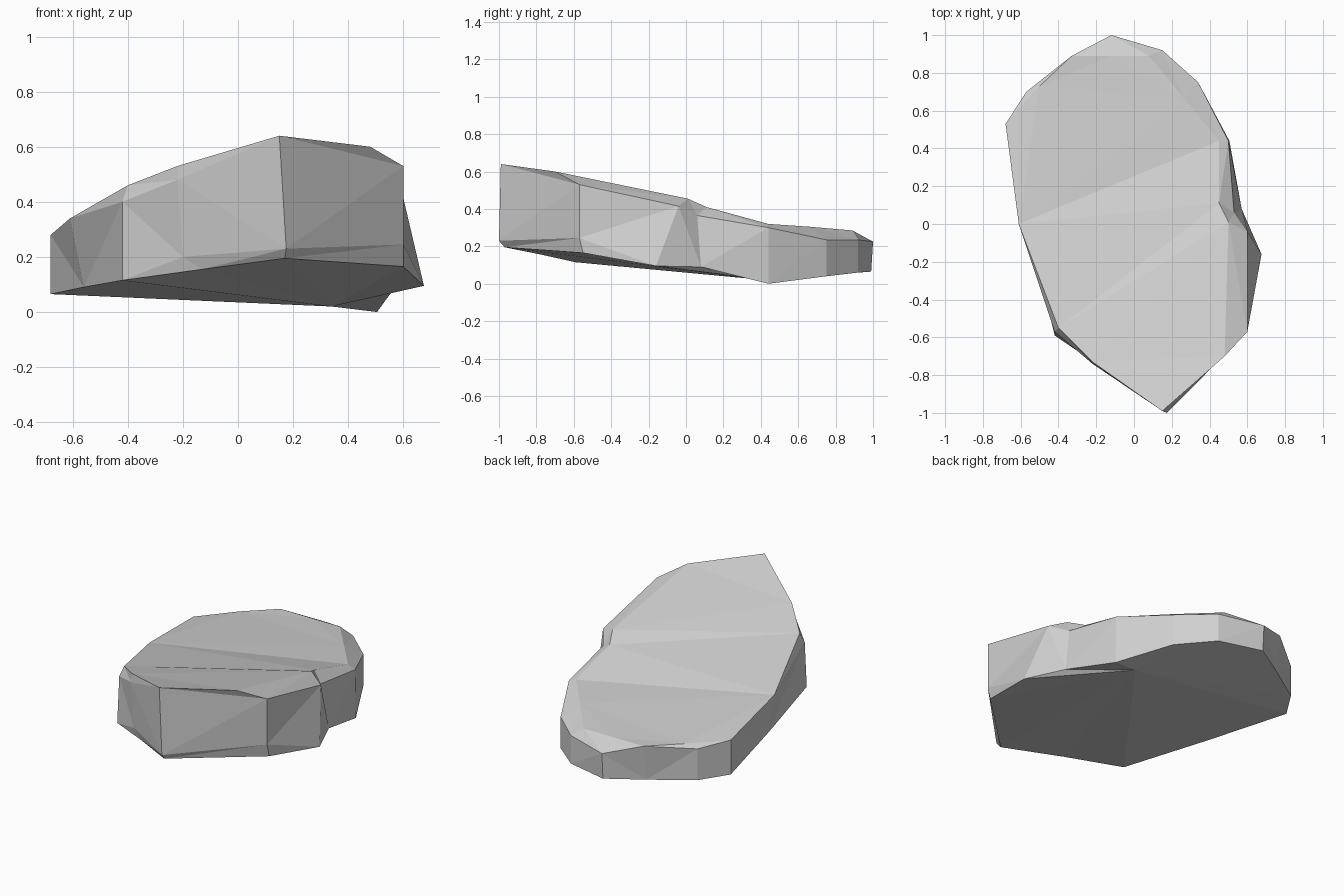
import bpy
import bmesh

default_cube = bpy.data.objects.get("Cube")
if default_cube:
    bpy.data.objects.remove(default_cube, do_unlink=True)


def make_material(name, value):
    material = bpy.data.materials.new(name)
    material.use_nodes = True
    colour = (value, value, value, 1)
    material.diffuse_color = colour
    material.node_tree.nodes["Principled BSDF"].inputs["Base Color"].default_value = colour
    return material


mesh_builder = bmesh.new()
vertex_cache = {}
stations = []


def corner(point):
    """Return a shared vertex for a point, so touching rings are welded."""
    if point not in vertex_cache:
        vertex_cache[point] = mesh_builder.verts.new(point)
    return vertex_cache[point]


def facet(*points):
    """Add a face, dropping repeated corners where rings meet."""
    unique = list(dict.fromkeys(points))
    if len(unique) >= 3:
        mesh_builder.faces.new([corner(point) for point in unique])


def station(crest, rim=None, lower=None, base=None):
    """One vertical profile of the slab: top crest, chamfer rim, wall foot, underside."""
    stations.append((crest, rim or crest, lower or base, base))


# Left flank and front-left wall
station(crest=(-.61, 0, .34), base=(-.56, -.02, .09))
station(crest=(-.4, -.55, .46), rim=(-.42, -.57, .4), base=(-.42, -.59, .115))
station(crest=(-.22, -.73, .53), rim=(-.22, -.74, .48),
        lower=(-.2, -.74, .2), base=(-.13, -.77, .155))

# Front point and front-right wall
station(crest=(.15, -.99, .64), lower=(.175, -1, .23), base=(.17, -.97, .195))
station(crest=(.48, -.7, .6), rim=(.6, -.57, .53),
        lower=(.6, -.57, .245), base=(.6, -.55, .165))

# Chipped notch on the flank
station(crest=(.5, .01, .455), rim=(.6, -.04, .415), base=(.675, -.16, .095))
station(crest=(.45, .11, .41), rim=(.53, .06, .365), base=(.57, .08, .09))

# Rear flank and thin back end
station(crest=(.45, .44, .32), rim=(.5, .44, .3), base=(.505, .44, 0))
station(crest=(.27, .66, .305), rim=(.34, .75, .235), base=(.34, .75, .04))
station(crest=(.08, .89, .285), rim=(.15, .92, .235), base=(.15, .92, .06))
station(crest=(-.12, .89, .285), rim=(-.12, 1, .225), base=(-.12, .99, .065))
station(crest=(-.33, .89, .285), base=(-.33, .86, .065))
station(crest=(-.5, .73, .285), rim=(-.57, .7, .26), base=(-.57, .7, .065))
station(crest=(-.68, .53, .28), base=(-.68, .53, .065))

# Chamfer, wall and undercut bands around the slab
for index, here in enumerate(stations):
    following = stations[(index + 1) % len(stations)]
    for upper in range(3):
        facet(here[upper], following[upper], following[upper + 1], here[upper + 1])

# Sloping top, creased along two lines from the left flank
crests = [profile[0] for profile in stations]
facet(*crests[:7])
facet(crests[0], crests[6], crests[7])
facet(crests[0], *crests[7:])

# Underside fanned around the inner end of the crack
crack_end = (.34, .42, .02)
for index, profile in enumerate(stations):
    facet(profile[-1], stations[index - 1][-1], crack_end)

bmesh.ops.triangulate(mesh_builder, faces=mesh_builder.faces[:])
bmesh.ops.recalc_face_normals(mesh_builder, faces=mesh_builder.faces[:])
slab_mesh = bpy.data.meshes.new("rock_slab")
mesh_builder.to_mesh(slab_mesh)
mesh_builder.free()
slab_mesh.materials.append(make_material("pale stone grey", .63))
rock_slab = bpy.data.objects.new("rock_slab", slab_mesh)
bpy.context.scene.collection.objects.link(rock_slab)
